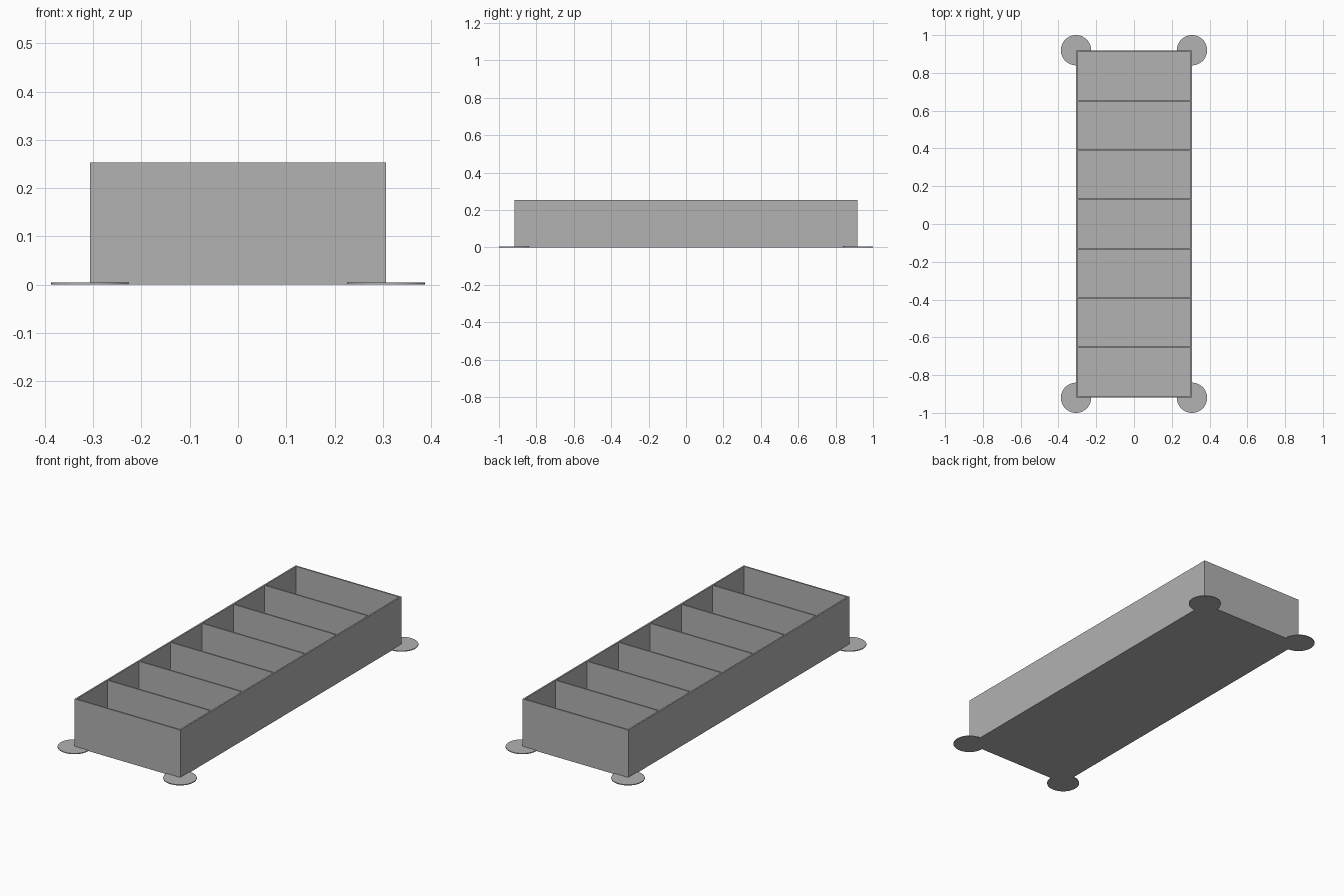
import bpy

cube = bpy.data.objects.get("Cube")
if cube:
    bpy.data.objects.remove(cube, do_unlink=True)

HALF_X, HALF_Y, HEIGHT = 0.307, 0.918, 0.253
WALL, FLOOR = 0.008, 0.008
CELLS = 7
PAD_RADIUS, PAD_THICK = 0.08, 0.004

grey = bpy.data.materials.new("plain grey")
grey.use_nodes = True
colour = (0.445, 0.445, 0.445, 1)
grey.diffuse_color = colour
grey.node_tree.nodes["Principled BSDF"].inputs["Base Color"].default_value = colour


def box(name, low, high):
    """Box between two opposite corners."""
    bpy.ops.mesh.primitive_cube_add(size=1)
    ob = bpy.context.object
    ob.name = name
    for v in ob.data.vertices:
        v.co = [h if c > 0 else l for c, l, h in zip(v.co, low, high)]
    ob.data.materials.append(grey)
    return ob


# Tray floor
box("tray_floor", (-HALF_X, -HALF_Y, 0), (HALF_X, HALF_Y, FLOOR))

# Long side walls
inner_x = HALF_X - WALL
box("right_wall", (-HALF_X, -HALF_Y, FLOOR), (-inner_x, HALF_Y, HEIGHT))
box("left_wall", (inner_x, -HALF_Y, FLOOR), (HALF_X, HALF_Y, HEIGHT))

# End walls and evenly spaced dividers
pitch = (2 * HALF_Y - WALL) / CELLS
for i in range(CELLS + 1):
    y = -HALF_Y + i * pitch
    name = {0: "front_wall", CELLS: "back_wall"}.get(i, f"divider_{i}")
    box(name, (-inner_x, y, FLOOR), (inner_x, y + WALL, HEIGHT))

# Thin round pads under the corners
for side, sx in (("right", -1), ("left", 1)):
    for end, sy in (("front", -1), ("back", 1)):
        bpy.ops.mesh.primitive_cylinder_add(
            vertices=64, radius=PAD_RADIUS, depth=PAD_THICK,
            location=(sx * HALF_X, sy * (1 - PAD_RADIUS), PAD_THICK / 2))
        pad = bpy.context.object
        pad.name = f"{end}_{side}_corner_pad"
        pad.data.materials.append(grey)
        bpy.ops.object.shade_smooth_by_angle()
